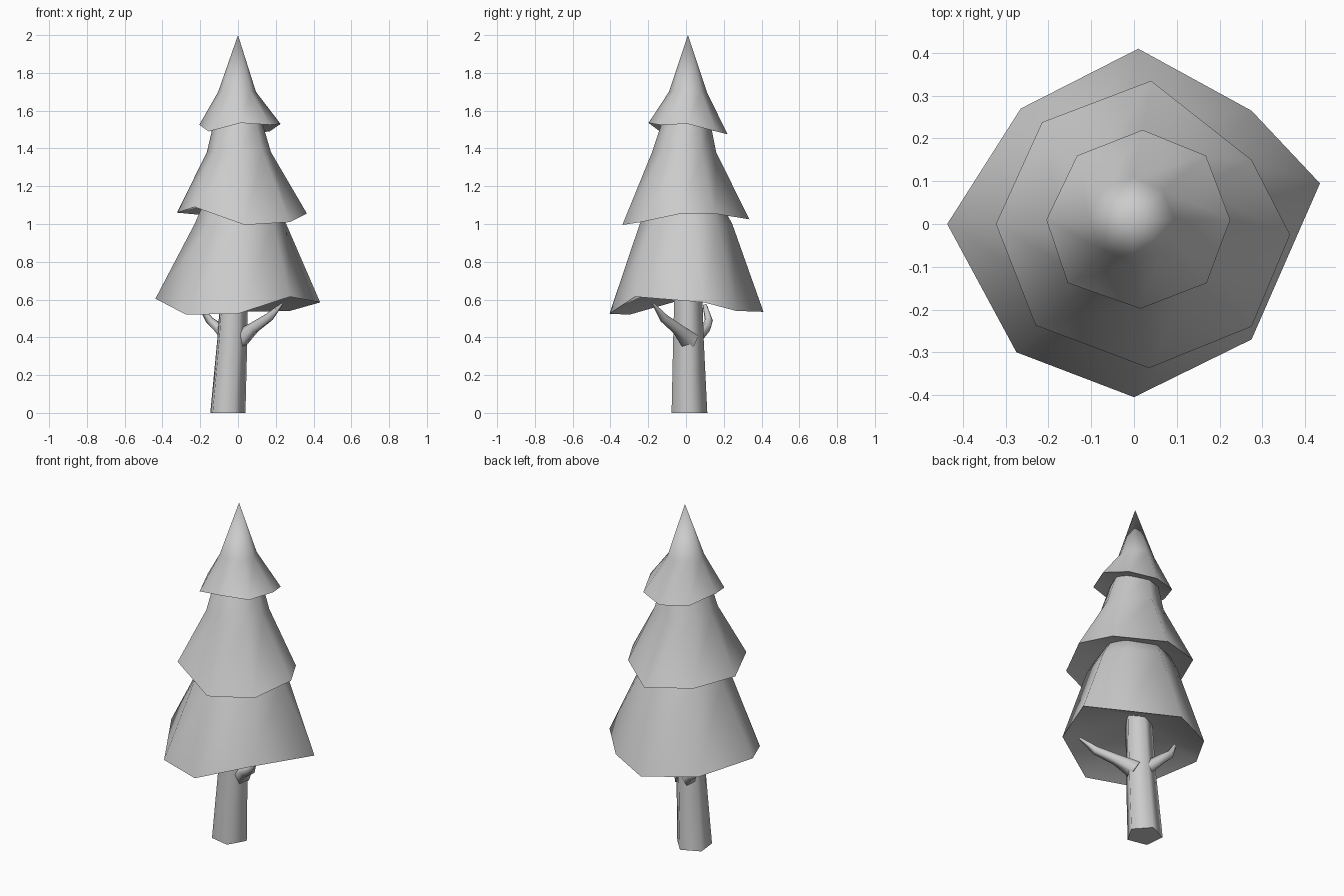
import bpy
import bmesh
from math import cos, sin, radians, tau
from mathutils import Vector

if "Cube" in bpy.data.objects:
    bpy.data.objects.remove(bpy.data.objects["Cube"])

grey = bpy.data.materials.new("plain_grey")
grey.use_nodes = True
COLOR = (0.6, 0.6, 0.6, 1)
grey.diffuse_color = COLOR
grey.node_tree.nodes["Principled BSDF"].inputs["Base Color"].default_value = COLOR


def loft(name, rings):
    """Skin a list of equal rings; a ring of one point closes to a tip."""
    bm = bmesh.new()
    loops = [[bm.verts.new(p) for p in ring] for ring in rings]
    for a, b in zip(loops, loops[1:]):
        n = max(len(a), len(b))
        for i in range(n):
            j = (i + 1) % n
            quad = [a[i % len(a)], a[j % len(a)], b[j % len(b)], b[i % len(b)]]
            bm.faces.new(list(dict.fromkeys(quad)))
    for end in (loops[0], loops[-1]):
        if len(end) > 2:
            bm.faces.new(end)
    bmesh.ops.recalc_face_normals(bm, faces=bm.faces)
    mesh = bpy.data.meshes.new(name)
    bm.to_mesh(mesh)
    bm.free()
    mesh.materials.append(grey)
    obj = bpy.data.objects.new(name, mesh)
    bpy.context.collection.objects.link(obj)
    bpy.ops.object.select_all(action="DESELECT")
    obj.select_set(True)
    bpy.context.view_layer.objects.active = obj
    bpy.ops.object.shade_smooth_by_angle(angle=radians(80))
    return obj


def ring_toward(rim, radius, x, y, z):
    """Horizontal ring whose points line up with the rim corners."""
    centre = sum((Vector(p) for p in rim), Vector()) / len(rim)
    out = []
    for p in rim:
        d = Vector(p) - centre
        d.z = 0
        d.normalize()
        out.append((x + d.x * radius, y + d.y * radius, z))
    return out


def tier(name, rim, hollow, *upper):
    """Foliage skirt: hollow underside, uneven rim, then rings to the top."""
    rings = [[(0, 0.01, hollow)], rim]
    for radius, x, y, z in upper:
        rings.append(ring_toward(rim, radius, x, y, z) if radius else [(x, y, z)])
    return loft(name, rings)


# Foliage, from the lowest skirt to the tip
tier("lower_foliage",
     [(0.435, 0.095, 0.585), (0.275, 0.265, 0.54), (0.01, 0.41, 0.535), (-0.265, 0.27, 0.55),
      (-0.437, 0, 0.605), (-0.275, -0.3, 0.52), (0, -0.405, 0.525), (0.275, -0.27, 0.615)],
     0.72, (0.245, 0.015, 0, 1.0), (0.16, 0, 0, 1.16))
tier("middle_foliage",
     [(0.365, -0.025, 1.055), (0.275, 0.15, 1.055), (0.04, 0.335, 1.025), (-0.215, 0.238, 1.05),
      (-0.323, 0, 1.06), (-0.23, -0.237, 1.09), (0.035, -0.337, 0.995), (0.275, -0.24, 1.01)],
     1.14, (0.17, 0.005, -0.01, 1.38), (0.13, 0, 0, 1.53), (0.08, 0, 0.01, 1.62))
tier("top_foliage",
     [(0.225, 0.01, 1.53), (0.168, 0.16, 1.49), (0.02, 0.22, 1.475), (-0.133, 0.16, 1.49),
      (-0.205, 0.01, 1.525), (-0.155, -0.138, 1.49), (0.015, -0.198, 1.535), (0.17, -0.138, 1.525)],
     1.56, (0.1, -0.005, 0.01, 1.7), (0, 0, 0.01, 2.0))


# Five-sided leaning trunk
def trunk_ring(radius, x, y, z):
    angles = [radians(6) + tau * i / 5 for i in range(5)]
    return [(x + radius * cos(a), y + radius * sin(a), z) for a in angles]


loft("trunk", [trunk_ring(0.1, -0.06, 0.015, 0), trunk_ring(0.085, -0.035, 0.01, 0.4),
               trunk_ring(0.075, -0.02, 0.01, 0.74)])


# Bare branches tapering away from the trunk
def branch(name, path):
    points = [Vector(p[:3]) for p in path]
    rings = []
    for i, p in enumerate(points):
        along = (points[min(i + 1, len(points) - 1)] - points[max(i - 1, 0)]).normalized()
        side = along.cross(Vector((0, 0, 1))).normalized()
        up = side.cross(along)
        radius = path[i][3]
        rings.append([p + radius * (side * cos(tau * k / 5) + up * sin(tau * k / 5))
                      for k in range(5)])
    return loft(name, rings)


branch("front_branch", [(0, 0.02, 0.38, 0.055), (0.085, -0.05, 0.45, 0.032),
                        (0.165, -0.12, 0.505, 0.025), (0.235, -0.175, 0.58, 0.006)])
branch("back_branch", [(-0.05, 0.05, 0.4, 0.04), (-0.11, 0.11, 0.455, 0.028),
                       (-0.15, 0.12, 0.49, 0.022), (-0.2, 0.1, 0.57, 0.012)])
